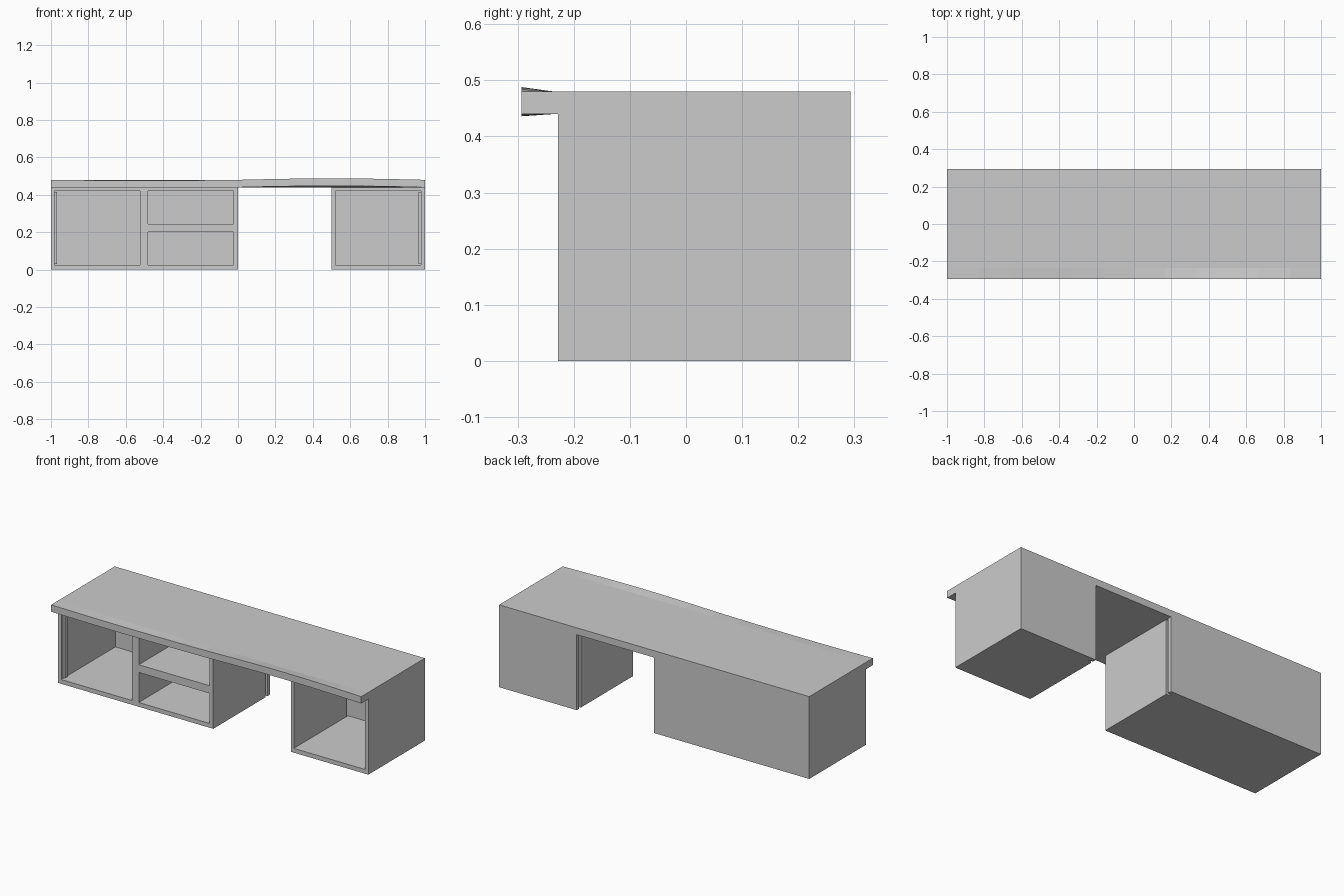
import bpy, bmesh, math

if "Cube" in bpy.data.objects:
    bpy.data.objects.remove(bpy.data.objects["Cube"])

FRONT, BACK, TOP = -0.228, 0.293, 0.44
INNER = 0.27          # inside face of the back panels


def box(name, x, y, z):
    """Axis aligned board given its extents."""
    bm = bmesh.new()
    bmesh.ops.create_cube(bm, size=1)
    for v in bm.verts:
        v.co = [(a + b) / 2 + c * (b - a) for (a, b), c in zip((x, y, z), v.co)]
    mesh = bpy.data.meshes.new(name)
    bm.to_mesh(mesh)
    bm.free()
    ob = bpy.data.objects.new(name, mesh)
    bpy.context.collection.objects.link(ob)
    return ob


def carcass(name, x0, x1, left, right):
    """Floor, ceiling and back panel of one cabinet, between its side walls."""
    box(name + "_floor", (left, right), (FRONT, INNER), (0, 0.025))
    box(name + "_ceiling", (left, right), (FRONT, INNER), (0.42, TOP))
    box(name + "_back", (x0, x1), (INNER, BACK), (0, TOP))


# Left cabinet: open bay and two drawer bays
carcass("left_cabinet", -1, 0, -0.98, -0.025)
box("left_outer_side", (-1, -0.98), (FRONT, INNER), (0, TOP))
box("left_divider", (-0.525, -0.48), (FRONT, INNER), (0.025, 0.42))
box("left_inner_side", (-0.025, 0), (FRONT, 0.255), (0, TOP))
box("drawer_shelf", (-0.48, -0.025), (FRONT, INNER), (0.2, 0.245))

# Right cabinet: one open bay
carcass("right_cabinet", 0.5, 1, 0.52, 0.978)
box("right_inner_side", (0.5, 0.52), (FRONT, 0.255), (0, TOP))
box("right_outer_side", (0.978, 1), (FRONT, INNER), (0, TOP))

# Slim door stops on the outer jambs
box("left_door_stop", (-0.98, -0.968), (-0.21, -0.19), (0.03, 0.415))
box("right_door_stop", (0.966, 0.978), (-0.21, -0.19), (0.03, 0.415))

# Countertop: extruded profile whose front lip is gently warped
profile = [(-0.293, 0.44), (-0.293, 0.48), (-0.235, 0.48),
           (BACK, 0.48), (BACK, 0.44), (-0.235, 0.44)]
steps = 12
bm = bmesh.new()
rings = []
for i in range(steps + 1):
    x = -1 + 2 * i / steps
    lift = math.sin(math.pi * x) * (0.008 if x > 0 else 0.004)
    rings.append([bm.verts.new((x, y, z + (lift if y < -0.28 else 0)))
                  for y, z in profile])
n = len(profile)
for a, b in zip(rings, rings[1:]):
    for j in range(n):
        k = (j + 1) % n
        bm.faces.new((a[j], a[k], b[k], b[j]))
bm.faces.new(rings[0])
bm.faces.new(rings[-1])
bmesh.ops.recalc_face_normals(bm, faces=bm.faces)
mesh = bpy.data.meshes.new("countertop")
bm.to_mesh(mesh)
bm.free()
bpy.context.collection.objects.link(bpy.data.objects.new("countertop", mesh))
